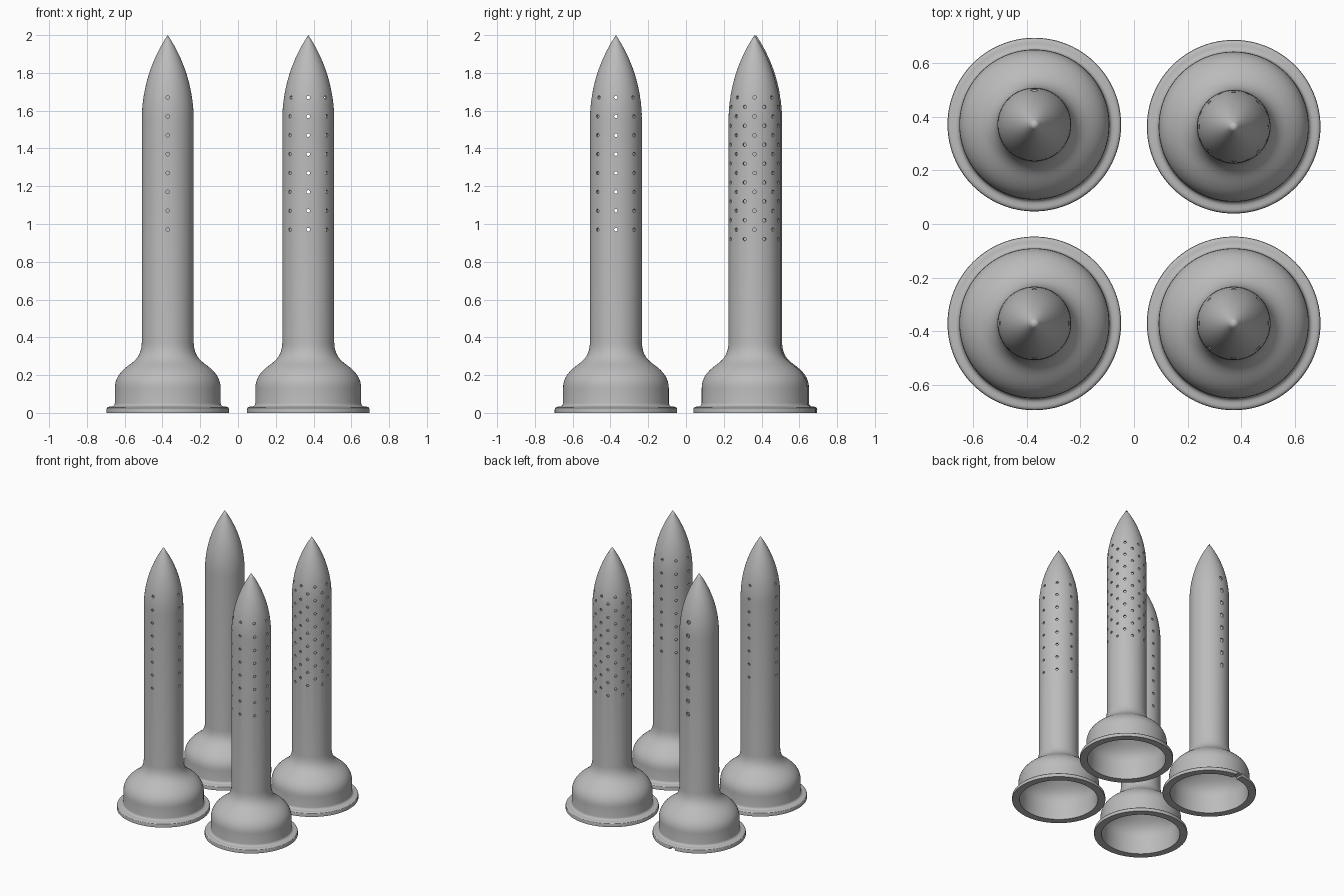
import bpy, bmesh
from math import sin, cos, asin, tau, radians
from mathutils import Matrix, Vector
from mathutils.geometry import interpolate_bezier

cube = bpy.data.objects.get("Cube")
if cube:
    bpy.data.objects.remove(cube, do_unlink=True)

grey = bpy.data.materials.new("plain grey")
grey.use_nodes = True
grey.diffuse_color = (0.5, 0.5, 0.5, 1)
grey.node_tree.nodes["Principled BSDF"].inputs["Base Color"].default_value = (0.5, 0.5, 0.5, 1)

SHAFT_R, SHOULDER, TIP = 0.1375, 1.55, 2.0
WALL = 0.012


def curve(a, b, c, d, n=9):
    pts = [Vector((r, 0, z)) for r, z in (a, b, c, d)]
    return [(p.x, p.z) for p in interpolate_bezier(*pts, n)]


def ogive(n=14):
    # circular arc from the straight shaft to the pointed tip
    h = TIP - SHOULDER
    radius = (h * h + SHAFT_R ** 2) / (2 * SHAFT_R)
    end = asin(h / radius)
    pts = [(SHAFT_R - radius * (1 - cos(end * i / n)),
            SHOULDER + radius * sin(end * i / n)) for i in range(n)]
    return pts + [(0, TIP)]


def shell_profile():
    flange = [(0.324, 0)] + curve((0.324, 0.018), (0.324, 0.03), (0.315, 0.033), (0.305, 0.033), 5)
    fillet = curve((0.295, 0.034), (0.286, 0.036), (0.281, 0.042), (0.28, 0.052), 5)
    bell = curve((0.28, 0.13), (0.28, 0.185), (0.25, 0.22), (0.205, 0.253))
    neck = curve((0.205, 0.253), (0.175, 0.275), (0.14, 0.3), (SHAFT_R, 0.37))[1:]
    wall = bell + neck + ogive()
    inner = [(r - WALL, z - 0.008) for r, z in wall[:-1]] + [(0, TIP - 0.028)]
    return flange + fillet + wall, inner[::-1] + [(0.272, 0.0)]


def make_object(name, bm, location):
    mesh = bpy.data.meshes.new(name)
    bm.to_mesh(mesh)
    bm.free()
    mesh.materials.append(grey)
    obj = bpy.data.objects.new(name, mesh)
    obj.location = location
    bpy.context.collection.objects.link(obj)
    return obj


def make_shell(name, location):
    # closed thin wall turned around the upright axis
    bm = bmesh.new()
    outer, inner = shell_profile()
    verts = [bm.verts.new((r, 0, z)) for r, z in outer + inner]
    skip = len(outer) - 1
    edges = [bm.edges.new((verts[i], verts[(i + 1) % len(verts)]))
             for i in range(len(verts)) if i != skip]
    bmesh.ops.spin(bm, geom=verts + edges, cent=(0, 0, 0), axis=(0, 0, 1),
                   angle=tau, steps=96, use_merge=False, use_duplicate=False)
    bmesh.ops.remove_doubles(bm, verts=bm.verts, dist=0.0001)
    bmesh.ops.recalc_face_normals(bm, faces=bm.faces)
    return make_object(name, bm, location)


def make_cutter(location, columns, radius, notch):
    bm = bmesh.new()
    # short radial pegs, one for each hole
    for angle, bottom in columns:
        turn = Matrix.Rotation(radians(angle), 4, 'Z')
        for row in range(8):
            place = turn @ Matrix.Translation((0.125, 0, bottom + 0.1 * row))
            bmesh.ops.create_cone(bm, cap_ends=True, segments=12, radius1=radius,
                                  radius2=radius, depth=0.07,
                                  matrix=place @ Matrix.Rotation(radians(90), 4, 'Y'))
    if notch:
        # small slot under the flange
        bmesh.ops.create_cube(bm, size=1, matrix=Matrix.Translation((0, 0.3, 0))
                              @ Matrix.Diagonal((0.04, 0.1, 0.03, 1)))
    bmesh.ops.recalc_face_normals(bm, faces=bm.faces)
    cutter = make_object("hole_cutter", bm, location)
    cutter.hide_render = True
    return cutter


def make_spike(name, location, columns, radius=0.0095, notch=False):
    shell = make_shell(name, location)
    cutter = make_cutter(location, columns, radius, notch)
    cut = shell.modifiers.new("holes", 'BOOLEAN')
    cut.operation, cut.solver, cut.object = 'DIFFERENCE', 'EXACT', cutter
    bpy.ops.object.select_all(action='DESELECT')
    shell.select_set(True)
    bpy.context.view_layer.objects.active = shell
    bpy.ops.object.modifier_apply(modifier=cut.name)
    bpy.data.objects.remove(cutter, do_unlink=True)
    bpy.ops.object.shade_smooth_by_angle(angle=radians(30))


def ring(count):
    return [(360 * i / count, 0.97) for i in range(count)]


# four spikes that differ in their hole patterns
staggered = [(22.5 * i, 0.97 - 0.05 * (i % 2)) for i in range(16)]
make_spike("spike_four_columns", (-0.372, -0.371, 0), ring(4))
make_spike("spike_eight_columns", (0.372, -0.371, 0), ring(8))
make_spike("spike_staggered_holes", (0.372, 0.363, 0), staggered)
make_spike("spike_single_column", (-0.372, 0.371, 0), [(90, 0.97)], 0.015, True)
